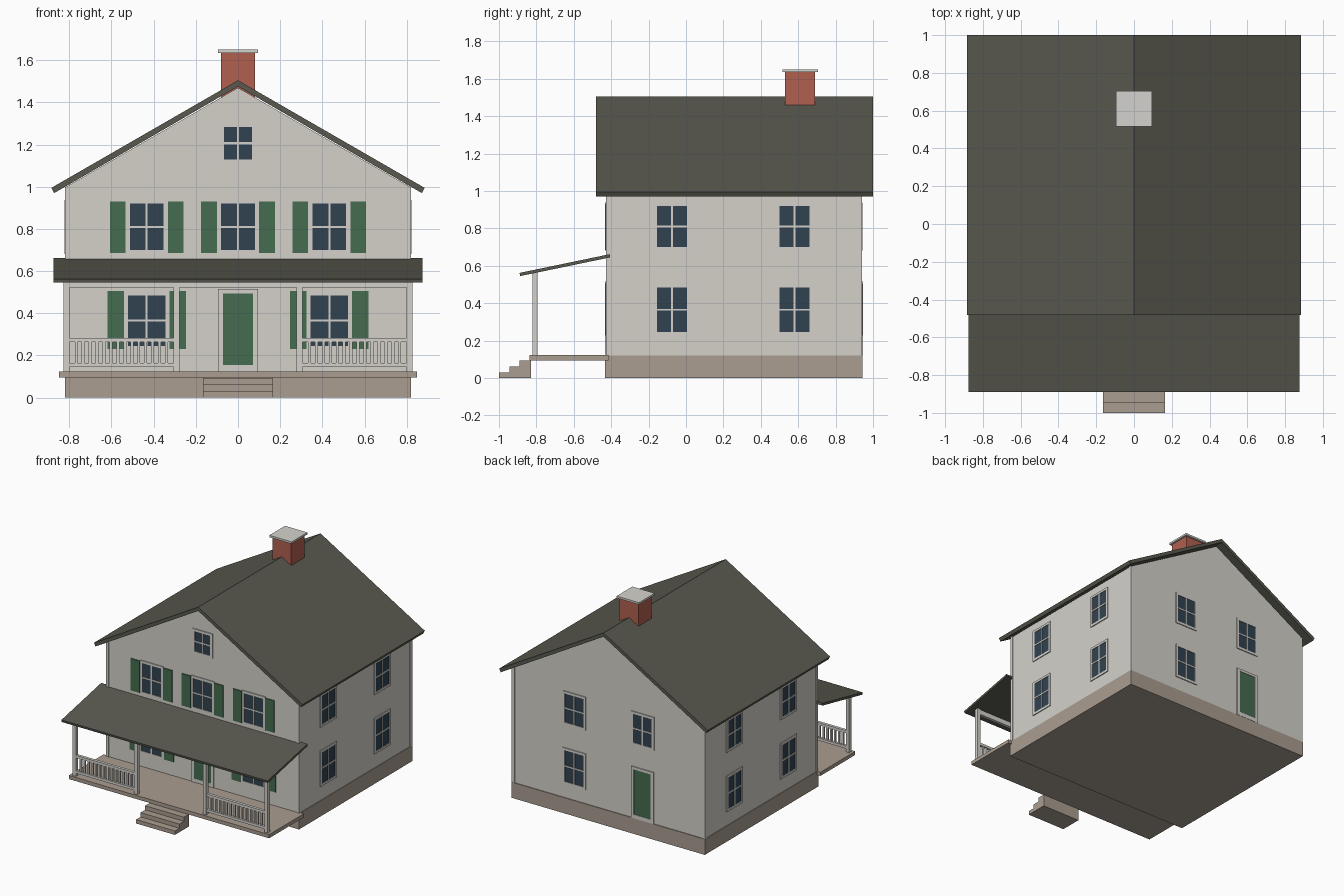
import bpy
import bmesh
from mathutils import Vector

cube = bpy.data.objects.get("Cube")
if cube:
    bpy.data.objects.remove(cube, do_unlink=True)


def material(name, r, g, b):
    m = bpy.data.materials.new(name)
    m.use_nodes = True
    m.diffuse_color = (r, g, b, 1)
    m.node_tree.nodes["Principled BSDF"].inputs["Base Color"].default_value = (r, g, b, 1)
    return m


SIDING = material("off white siding", 0.66, 0.64, 0.59)
TRIM = material("white trim", 0.66, 0.64, 0.60)
ROOF = material("dark shingle", 0.10, 0.10, 0.08)
STONE = material("tan stone", 0.40, 0.34, 0.28)
GREEN = material("green paint", 0.06, 0.15, 0.08)
GLASS = material("dark glass", 0.03, 0.055, 0.08)
BRICK = material("red brick", 0.44, 0.115, 0.08)
CAP = material("pale concrete", 0.66, 0.65, 0.61)


def finish(name, bm, mat):
    bmesh.ops.recalc_face_normals(bm, faces=bm.faces)
    me = bpy.data.meshes.new(name)
    bm.to_mesh(me)
    bm.free()
    me.materials.append(mat)
    ob = bpy.data.objects.new(name, me)
    bpy.context.collection.objects.link(ob)
    return ob


def boxes(name, mat, items):
    """One object from boxes, each given by two opposite corners."""
    bm = bmesh.new()
    for a, b in items:
        a, b = Vector(a), Vector(b)
        vs = bmesh.ops.create_cube(bm, size=1)["verts"]
        for v in vs:
            v.co = (a + b) / 2 + Vector(v.co[i] * abs(b[i] - a[i]) for i in range(3))
    return finish(name, bm, mat)


def prism(name, mat, profile, axis, lo, hi):
    """Extrude a profile of (side, z) points along the x or y axis."""
    bm = bmesh.new()
    put = (lambda p, t: (t, p[0], p[1])) if axis == "x" else (lambda p, t: (p[0], t, p[1]))
    face = bm.faces.new([bm.verts.new(put(p, lo)) for p in profile])
    new = bmesh.ops.extrude_face_region(bm, geom=[face])["geom"]
    step = Vector((hi - lo, 0, 0) if axis == "x" else (0, hi - lo, 0))
    bmesh.ops.translate(bm, vec=step, verts=[g for g in new if isinstance(g, bmesh.types.BMVert)])
    return finish(name, bm, mat)


# House body, foundation and roof
W, FRONT, BACK = 0.815, -0.425, 0.937
prism("house_walls", SIDING, [(-W, 0.12), (W, 0.12), (W, 1.0), (0, 1.47), (-W, 1.0)], "y", FRONT, BACK)
boxes("foundation", STONE, [((-0.82, -0.432, 0), (0.82, 0.943, 0.12))])
prism("main_roof", ROOF,
      [(-0.885, 0.995), (0, 1.505), (0.885, 0.995), (0.872, 0.97), (0, 1.476), (-0.872, 0.97)],
      "y", -0.482, 1.0)
boxes("corner_boards", TRIM,
      [((sx * 0.797, y, 0.12), (sx * 0.82, y + s * 0.025, 1.0))
       for sx in (-1, 1) for y, s in ((FRONT - 0.004, 1), (BACK + 0.004, -1))])

# Chimney
boxes("chimney", BRICK, [((-0.08, 0.53, 1.38), (0.08, 0.69, 1.635))])
boxes("chimney_cap", CAP, [((-0.095, 0.515, 1.635), (0.095, 0.705, 1.65))])

# Openings are laid out as (along wall, out from wall, height)
WALLS = {
    "front": lambda u, d, z: (u, FRONT - d, z),
    "back": lambda u, d, z: (u, BACK + d, z),
    "left": lambda u, d, z: (W + d, u, z),
    "right": lambda u, d, z: (-W - d, u, z),
}


def on_wall(name, mat, wall, rects, depth):
    at = WALLS[wall]
    boxes(name, mat, [(at(u0, -0.002, z0), at(u1, depth, z1)) for u0, u1, z0, z1 in rects])


def window(name, wall, u, z0, z1, half=0.08, border=0.018):
    lo, hi, mid = u - half, u + half, (z0 + z1) / 2
    bar = 0.005
    on_wall(name + "_glass", GLASS, wall, [(lo, hi, z0, z1)], 0.003)
    on_wall(name + "_frame", TRIM, wall, [
        (lo - border, lo, z0, z1), (hi, hi + border, z0, z1),
        (lo - border, hi + border, z1, z1 + border),
        (lo - border, hi + border, z0 - border, z0),
        (u - bar, u + bar, z0, z1), (lo, u - bar, mid - bar, mid + bar),
        (u + bar, hi, mid - bar, mid + bar)], 0.007)


def shutters(name, u, z0, z1, inner, outer):
    on_wall(name, GREEN, "front",
            [(u + s * inner, u + s * outer, z0, z1) for s in (-1, 1)], 0.007)


def door(name, wall, u, z0):
    on_wall(name, GREEN, wall, [(u - 0.072, u + 0.072, z0 + 0.03, 0.495)], 0.005)
    on_wall(name + "_frame", TRIM, wall, [
        (u - 0.096, u - 0.072, z0, 0.515), (u + 0.072, u + 0.096, z0, 0.515),
        (u - 0.072, u + 0.072, 0.495, 0.515), (u - 0.072, u + 0.072, z0, z0 + 0.03)], 0.008)


UPPER, LOWER = (0.70, 0.92), (0.245, 0.485)

# Front wall
for label, u in (("right", -0.433), ("middle", 0), ("left", 0.433)):
    window("front_upper_window_" + label, "front", u, *UPPER)
    shutters("upper_shutters_" + label, u, 0.685, 0.93, 0.1, 0.175)
    if u:
        window("front_lower_window_" + label, "front", u, *LOWER, half=0.088)
        shutters("lower_shutters_" + label, u, 0.23, 0.505, 0.107, 0.187)
window("attic_window", "front", 0, 1.13, 1.283, half=0.066)
door("front_door", "front", 0, 0.125)

# Side walls
for wall in ("left", "right"):
    for place, u in (("near", -0.075), ("far", 0.58)):
        window(f"{wall}_upper_window_{place}", wall, u, *UPPER)
        window(f"{wall}_lower_window_{place}", wall, u, *LOWER)

# Back wall
window("back_upper_window_left", "back", 0.29, *UPPER)
window("back_upper_window_right", "back", -0.29, *UPPER)
window("back_lower_window", "back", 0.29, *LOWER)
door("back_door", "back", -0.29, 0.12)

# Porch deck, steps and roof
boxes("porch_deck", STONE, [((-0.85, -0.837, 0.095), (0.85, -0.415, 0.123))])
prism("porch_steps", STONE,
      [(-1.0, 0), (-1.0, 0.03), (-0.945, 0.03), (-0.945, 0.062), (-0.89, 0.062),
       (-0.89, 0.094), (-0.83, 0.094), (-0.83, 0)], "x", -0.165, 0.165)
prism("porch_roof", ROOF,
      [(-0.887, 0.545), (-0.89, 0.562), (-0.408, 0.662), (-0.405, 0.645)], "x", -0.875, 0.875)

# Porch posts, beam and railings
PY, PH = -0.808, 0.014
boxes("porch_posts", TRIM,
      [((x - PH, PY - PH, 0.123), (x + PH, PY + PH, 0.565))
       for x in (-0.814, -0.292, 0.292, 0.814)])
boxes("porch_beam", TRIM, [((-0.828, PY - 0.012, 0.522), (0.828, PY + 0.012, 0.56))])
for side, s in (("left", 1), ("right", -1)):
    rails = [((s * 0.306, PY - 0.011, z), (s * 0.8, PY + 0.011, z + 0.02)) for z in (0.145, 0.263)]
    boxes(side + "_porch_rails", TRIM, rails)
    count = 14
    step = (0.8 - 0.306) / (count + 1)
    xs = [s * (0.306 + step * (i + 1)) for i in range(count)]
    boxes(side + "_porch_balusters", TRIM,
          [((x - 0.007, PY - 0.007, 0.165), (x + 0.007, PY + 0.007, 0.263)) for x in xs])
